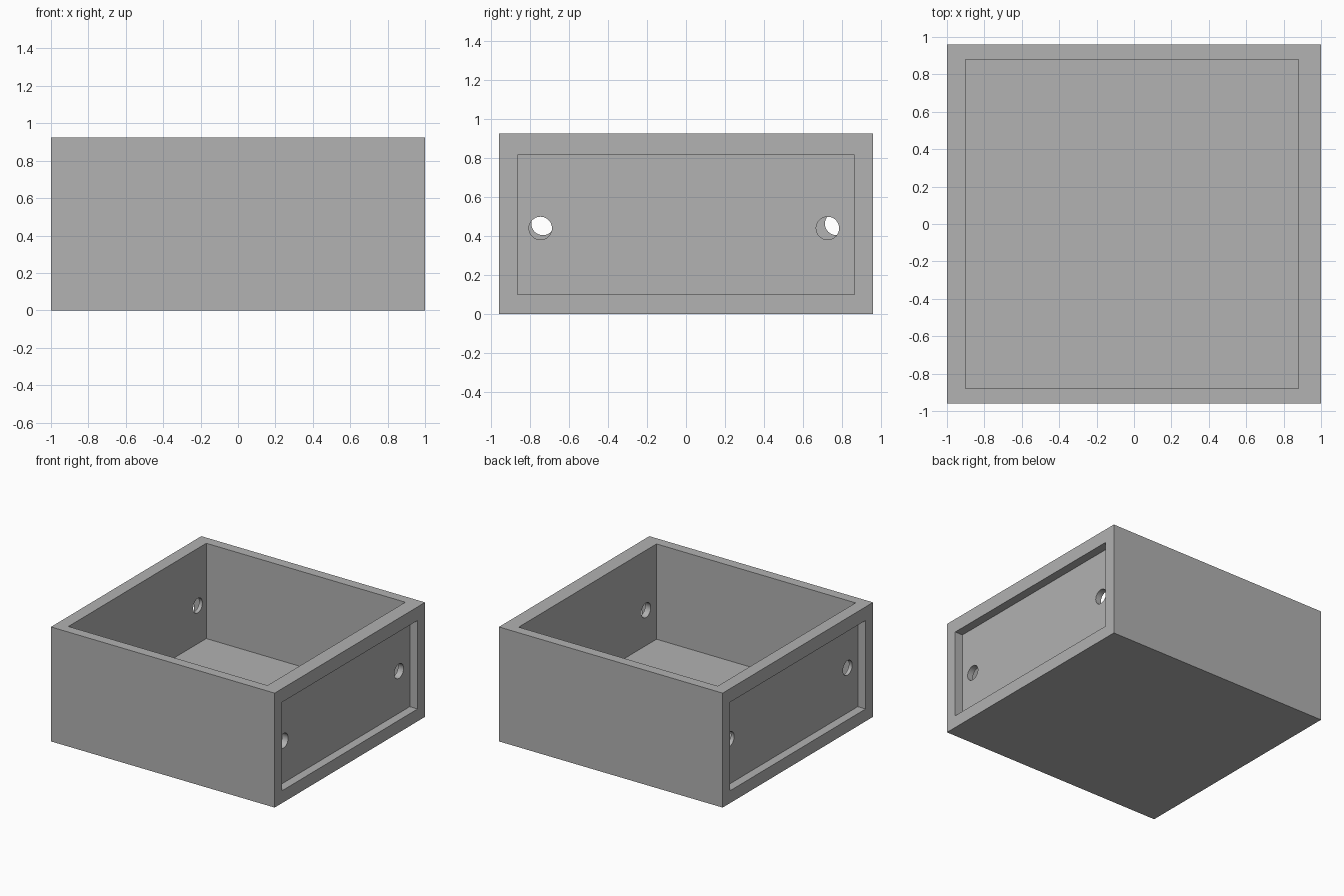
import bpy
import math

if "Cube" in bpy.data.objects:
    bpy.data.objects.remove(bpy.data.objects["Cube"], do_unlink=True)

# Single grey material
grey = bpy.data.materials.new("plain grey")
grey.use_nodes = True
COLOR = (0.445, 0.445, 0.445, 1)
grey.diffuse_color = COLOR
for node in grey.node_tree.nodes:
    if node.type == "BSDF_PRINCIPLED":
        node.inputs["Base Color"].default_value = COLOR


def block(name, low, high):
    """Axis-aligned block between two corners."""
    centre = [(a + b) / 2 for a, b in zip(low, high)]
    bpy.ops.mesh.primitive_cube_add(size=1, location=centre)
    obj = bpy.context.object
    obj.name = name
    obj.scale = [b - a for a, b in zip(low, high)]
    bpy.ops.object.transform_apply(location=False, rotation=False, scale=True)
    obj.data.materials.append(grey)
    return obj


def cut(target, cutter):
    """Subtract the cutter from the target and discard it."""
    cutter.hide_render = True
    mod = target.modifiers.new("cut", "BOOLEAN")
    mod.operation = "DIFFERENCE"
    mod.solver = "EXACT"
    mod.object = cutter
    bpy.context.view_layer.objects.active = target
    bpy.ops.object.modifier_apply(modifier=mod.name)
    bpy.data.objects.remove(cutter, do_unlink=True)


HALF_X, HALF_Y, HEIGHT = 1.0, 0.96, 0.925
RECESS = 0.07

# Open-topped box
box = block("open_box", (-HALF_X, -HALF_Y, 0), (HALF_X, HALF_Y, HEIGHT))
cut(box, block("cavity_cutter", (-0.9, -0.88, 0.155), (0.88, 0.88, 1.2)))

# Recessed panel and two screw holes in each end wall
holes = {1: ((-0.747, 0.44), (0.727, 0.44)),
         -1: ((-0.735, 0.463), (0.772, 0.463))}
for side, spots in holes.items():
    xs = sorted((side * (HALF_X - RECESS), side * 1.2))
    cut(box, block("recess_cutter", (xs[0], -0.865, 0.1), (xs[1], 0.865, 0.815)))
    for y, z in spots:
        bpy.ops.mesh.primitive_cylinder_add(
            vertices=32, radius=0.059, depth=0.3,
            location=(side * 0.92, y, z), rotation=(0, math.pi / 2, 0))
        hole = bpy.context.object
        hole.name = "hole_cutter"
        hole.data.materials.append(grey)
        cut(box, hole)

# Smooth hole walls, sharp box edges
bpy.ops.object.select_all(action="DESELECT")
box.select_set(True)
bpy.context.view_layer.objects.active = box
bpy.ops.object.shade_smooth_by_angle(angle=math.radians(30))
